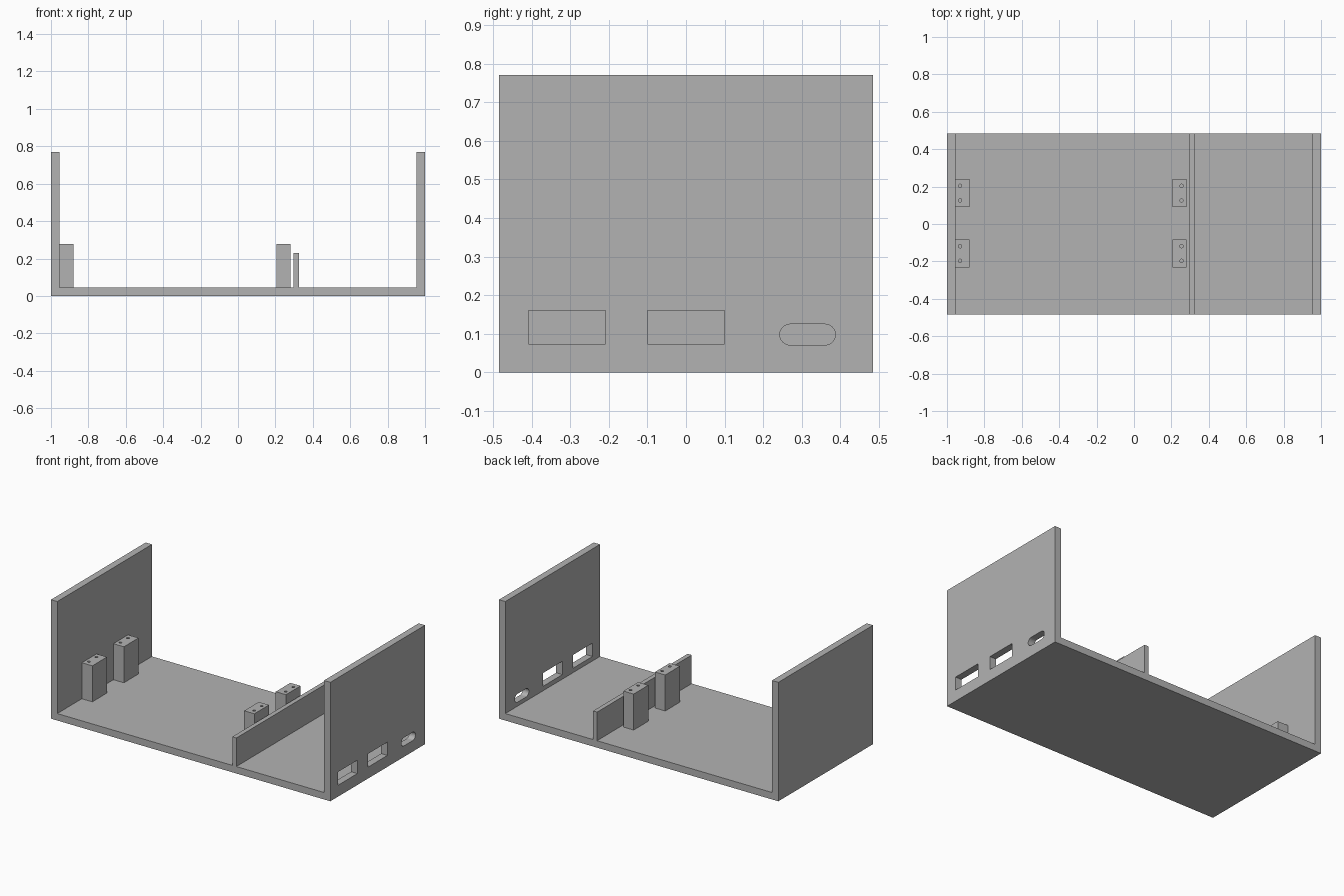
import bpy
import bmesh
import math
from mathutils import Vector

cube = bpy.data.objects.get("Cube")
if cube:
    bpy.data.objects.remove(cube, do_unlink=True)

grey = bpy.data.materials.new("plain grey")
grey.use_nodes = True
COLOUR = (0.45, 0.45, 0.45, 1)
grey.diffuse_color = COLOUR
grey.node_tree.nodes["Principled BSDF"].inputs["Base Color"].default_value = COLOUR

HALF_Y = 0.484
WALL = 0.045
HEIGHT = 0.77


def prism(name, profile, direction):
    """Extrude a closed outline of 3D points along a vector."""
    bm = bmesh.new()
    face = bm.faces.new([bm.verts.new(p) for p in profile])
    moved = bmesh.ops.extrude_face_region(bm, geom=[face])["geom"]
    bmesh.ops.translate(bm, vec=Vector(direction),
                        verts=[v for v in moved if isinstance(v, bmesh.types.BMVert)])
    bmesh.ops.recalc_face_normals(bm, faces=bm.faces)
    mesh = bpy.data.meshes.new(name)
    bm.to_mesh(mesh)
    bm.free()
    mesh.materials.append(grey)
    obj = bpy.data.objects.new(name, mesh)
    bpy.context.collection.objects.link(obj)
    return obj


def box(name, x0, x1, y0, y1, z0, z1):
    outline = [(x0, y0, z0), (x1, y0, z0), (x1, y1, z0), (x0, y1, z0)]
    return prism(name, outline, (0, 0, z1 - z0))


def cut(target, cutters):
    """Subtract the cutters, bake the result and discard them."""
    for c in cutters:
        mod = target.modifiers.new("cut", "BOOLEAN")
        mod.operation = "DIFFERENCE"
        mod.solver = "EXACT"
        mod.object = c
        c.hide_render = True
    bpy.context.view_layer.update()
    graph = bpy.context.evaluated_depsgraph_get()
    mesh = bpy.data.meshes.new_from_object(target.evaluated_get(graph))
    target.modifiers.clear()
    target.data = mesh
    for c in cutters:
        bpy.data.objects.remove(c, do_unlink=True)


# U-shaped tray: floor with two end walls
u_shape = [(-1, 0), (1, 0), (1, HEIGHT), (1 - WALL, HEIGHT),
           (1 - WALL, WALL), (WALL - 1, WALL), (WALL - 1, HEIGHT), (-1, HEIGHT)]
tray = prism("tray", [(x, -HALF_Y, z) for x, z in u_shape], (0, 2 * HALF_Y, 0))

# Port openings in the left wall: two rectangles and a rounded slot
ports = [box("port_cutter", 0.9, 1.1, y - 0.1, y + 0.1, 0.074, 0.16)
         for y in (-0.308, 0)]
radius, steps = 0.027, 12
slot = []
for centre, start in ((0.36, -90), (0.27, 90)):
    for i in range(steps + 1):
        a = math.radians(start + 180 * i / steps)
        slot.append((0.9, centre + radius * math.cos(a), 0.098 + radius * math.sin(a)))
ports.append(prism("slot_cutter", slot, (0.2, 0, 0)))
cut(tray, ports)

# Low divider across the tray
box("divider", 0.298, 0.327, -HALF_Y, HALF_Y, WALL, 0.23)

# Four mounting posts, each with two screw holes in the top
POST_TOP = 0.278
for side, x0, x1, hole_x in (("right", WALL - 1, -0.88, -0.93),
                             ("left", 0.207, 0.28, 0.254)):
    for end, y in (("front", -0.158), ("back", 0.165)):
        post = box(f"{end}_{side}_post", x0, x1, y - 0.075, y + 0.075, WALL, POST_TOP)
        holes = []
        for dy in (-0.039, 0.039):
            ring = [(hole_x + 0.009 * math.cos(math.tau * i / 16),
                     y + dy + 0.009 * math.sin(math.tau * i / 16),
                     POST_TOP - 0.15) for i in range(16)]
            holes.append(prism("screw_cutter", ring, (0, 0, 0.2)))
        cut(post, holes)
